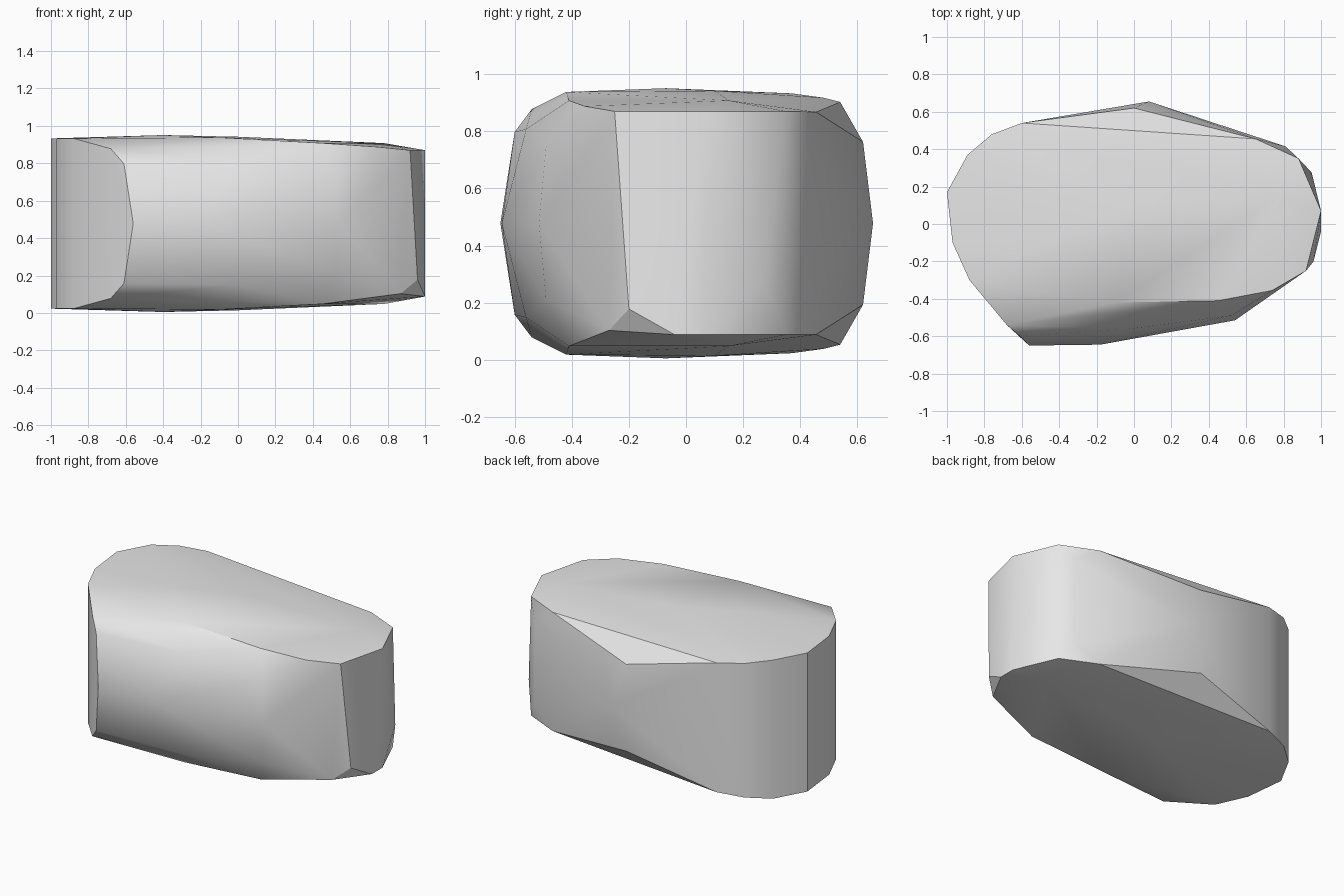
import bpy
import bmesh

MID_HEIGHT = 0.478

cube = bpy.data.objects.get("Cube")
if cube:
    bpy.data.objects.remove(cube, do_unlink=True)


def make_material(name, value):
    material = bpy.data.materials.new(name)
    material.use_nodes = True
    colour = (value, value, value, 1)
    material.diffuse_color = colour
    material.node_tree.nodes["Principled BSDF"].inputs["Base Color"].default_value = colour
    return material


# Corners shared by the upper and lower half: x, y, distance from mid height
left_end = [(-1, .17, .455), (-.97, -.1, .455), (-.88, -.3, .455), (-.89, .37, .455)]
chamfer = [(-.68, -.54, .4), (-.61, -.6, .32), (-.56, -.65, 0)]
front_side = [(-.18, -.645, 0), (-.02, -.56, .33), (.54, -.515, 0), (.52, -.49, .27)]
back_side = [(-.76, .48, .44), (-.6, .54, .425), (0, .62, .285), (.08, .655, 0),
             (.65, .455, .39), (.81, .415, .28)]
caps = [(-.4, -.07, .473), (0, .1, .464), (-.1, -.42, .46), (.45, -.41, .43),
        (.78, .15, .43)]

# Corners of the right end, which twists between its top and bottom
end_top = [(.74, -.355, .41), (.92, -.25, .392), (1, .07, .392), (.88, .35, .392)]
end_bottom = [(.87, -.27, -.375), (.96, -.2, -.3), (1, -.04, -.39),
              (1, .07, -.39), (.95, .275, -.2), (.88, .35, -.39)]

# Wrap the corners in one faceted stone surface
mesh = bpy.data.meshes.new("stone")
bm = bmesh.new()
for x, y, height in left_end + chamfer + front_side + back_side + caps:
    for sign in ((1, -1) if height else (1,)):
        bm.verts.new((x, y, MID_HEIGHT + sign * height))
for x, y, height in end_top + end_bottom:
    bm.verts.new((x, y, MID_HEIGHT + height))
bmesh.ops.convex_hull(bm, input=bm.verts[:], use_existing_faces=False)
bmesh.ops.delete(bm, geom=[v for v in bm.verts if not v.link_faces], context="VERTS")
bmesh.ops.recalc_face_normals(bm, faces=bm.faces[:])
bm.to_mesh(mesh)
bm.free()

stone = bpy.data.objects.new("stone", mesh)
bpy.context.collection.objects.link(stone)
mesh.materials.append(make_material("stone grey", .8))

# Soft shading that keeps the stronger ridges crisp
bpy.ops.object.select_all(action="DESELECT")
stone.select_set(True)
bpy.context.view_layer.objects.active = stone
bpy.ops.object.shade_smooth_by_angle(angle=.52)
